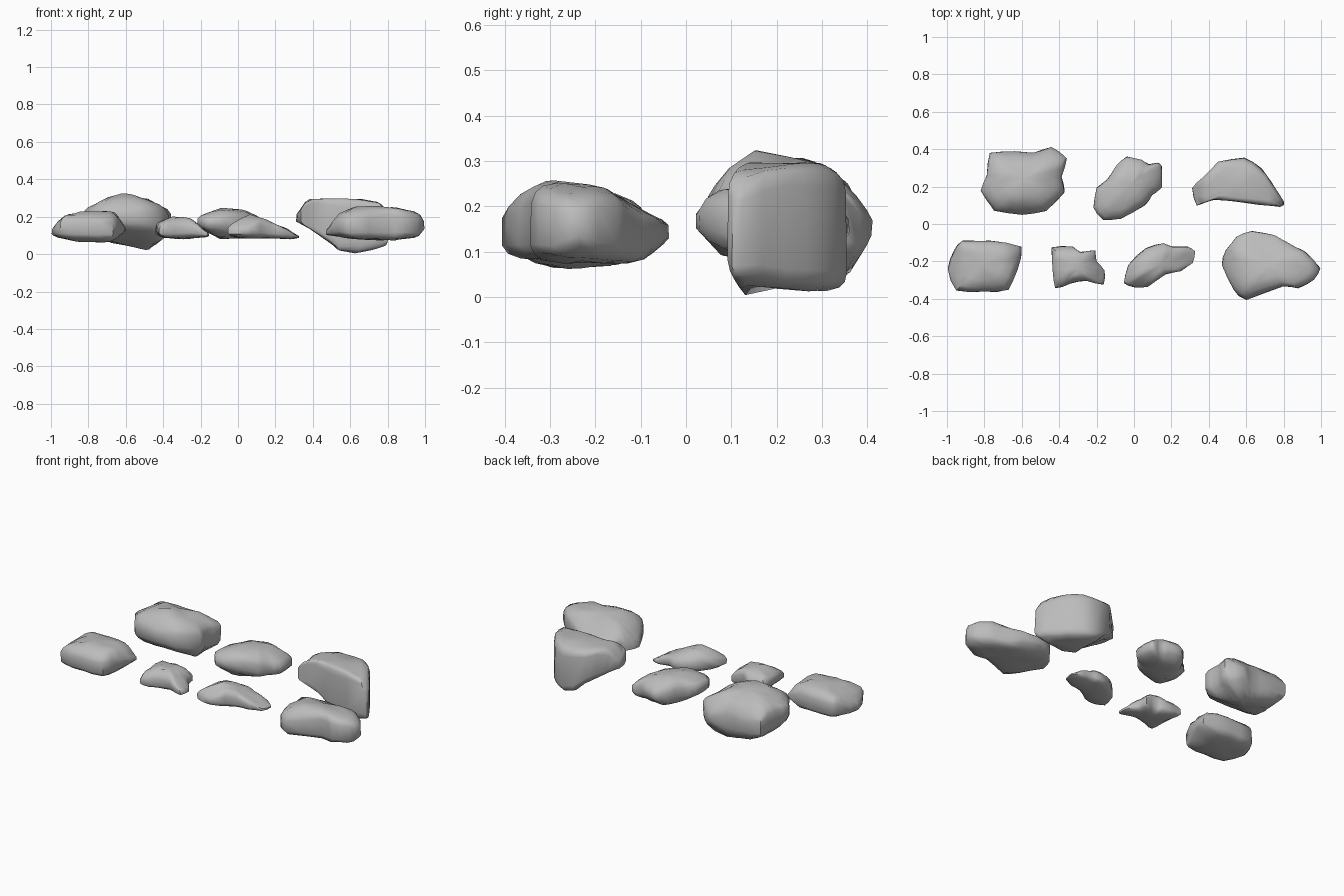
import bpy
import bmesh
import math
from mathutils import Vector, noise

cube = bpy.data.objects.get("Cube")
if cube:
    bpy.data.objects.remove(cube, do_unlink=True)

# One plain stone colour
stone = bpy.data.materials.new("stone grey")
stone.use_nodes = True
colour = (0.5, 0.5, 0.5, 1.0)
stone.diffuse_color = colour
stone.node_tree.nodes["Principled BSDF"].inputs["Base Color"].default_value = colour


def height_at(profile, along):
    """Read a height off a profile line, held level past its ends."""
    if along <= profile[0][0]:
        return profile[0][1]
    for (start, low), (end, high) in zip(profile, profile[1:]):
        if along <= end:
            return low + (high - low) * (along - start) / (end - start)
    return profile[-1][1]


def refine(outline):
    """Add a rounded midpoint between neighbouring outline points."""
    points = [Vector(p) for p in outline]
    count = len(points)
    result = []
    for i, here in enumerate(points):
        before, after = points[i - 1], points[(i + 1) % count]
        beyond = points[(i + 2) % count]
        result.append(here)
        result.append((here + after) * 0.53 - (before + beyond) * 0.03)
    return result


def make_rock(name, outline, ridge, belly, cap, keel, roundness, roughness=0.007, levels=8):
    """Loft a plan outline between its undersides (belly along x, keel along y)
    and its upper sides (ridge along x, cap along y)."""
    plan = refine(outline)
    centre = sum(plan, Vector((0, 0))) / len(plan)
    bm = bmesh.new()

    def add_point(flat, lift):
        low = max(height_at(belly, flat.x), height_at(keel, flat.y))
        high = min(height_at(ridge, flat.x), height_at(cap, flat.y))
        high = max(high, low + 0.02)
        point = Vector((flat.x, flat.y, (low + high + (high - low) * lift) / 2))
        bump = noise.noise_vector(point * 14) * roughness
        return bm.verts.new(point + bump)

    rings = []
    for level in range(levels):
        angle = math.pi * ((level + 0.5) / levels - 0.5)
        spread = math.cos(angle) ** roundness
        lift = math.copysign(abs(math.sin(angle)) ** roundness, angle)
        rings.append([add_point(centre.lerp(p, spread), lift) for p in plan])
    for lower, upper in zip(rings, rings[1:]):
        for i in range(len(plan)):
            bm.faces.new((lower[i - 1], lower[i], upper[i], upper[i - 1]))
    for ring, lift in ((rings[0], -1), (rings[-1], 1)):
        hub = add_point(centre, lift)
        for i in range(len(plan)):
            bm.faces.new((ring[i - 1], ring[i], hub))
    bmesh.ops.recalc_face_normals(bm, faces=bm.faces)

    mesh = bpy.data.meshes.new(name)
    bm.to_mesh(mesh)
    bm.free()
    mesh.materials.append(stone)
    rock = bpy.data.objects.new(name, mesh)
    bpy.context.collection.objects.link(rock)
    bpy.ops.object.select_all(action="DESELECT")
    rock.select_set(True)
    bpy.context.view_layer.objects.active = rock
    bpy.ops.object.shade_smooth_by_angle(angle=math.radians(50))
    return rock


# Back row
make_rock(
    "back_left_boulder",
    outline=[(-.77, .38), (-.64, .39), (-.54, .38), (-.44, .41), (-.36, .35), (-.385, .25),
             (-.37, .17), (-.47, .07), (-.6, .05), (-.75, .07), (-.82, .18), (-.79, .26)],
    ridge=[(-.81, .26), (-.64, .325), (-.58, .325), (-.38, .26)],
    belly=[(-.82, .15), (-.75, .08), (-.63, .05), (-.47, .015), (-.4, .08)],
    cap=[(.05, .25), (.13, .32), (.2, .325), (.28, .3), (.35, .26), (.41, .19)],
    keel=[(.05, .14), (.12, .1), (.22, .05), (.33, .015), (.37, .06), (.41, .12)],
    roundness=.45)
make_rock(
    "back_middle_rock",
    outline=[(-.04, .36), (.04, .345), (.08, .32), (.13, .33), (.15, .31), (.15, .2), (.1, .15),
             (.06, .1), (-.07, .03), (-.17, .02), (-.22, .09), (-.2, .19), (-.14, .24), (-.1, .31)],
    ridge=[(-.2, .22), (-.08, .245), (.01, .24), (.15, .19)],
    belly=[(-.21, .13), (-.1, .08), (.15, .09)],
    cap=[(.02, .21), (.07, .245), (.25, .245), (.36, .2)],
    keel=[(.02, .13), (.09, .08), (.3, .08), (.36, .12)],
    roundness=.6)
make_rock(
    "back_right_block",
    outline=[(.31, .19), (.335, .1), (.43, .13), (.54, .12), (.78, .09), (.8, .12),
             (.74, .22), (.68, .3), (.59, .355), (.45, .33), (.36, .24)],
    ridge=[(.31, .22), (.37, .29), (.44, .3), (.6, .3), (.76, .28), (.79, .24)],
    belly=[(.32, .17), (.46, .09), (.54, .02), (.61, 0), (.8, .04)],
    cap=[(.09, .295), (.3, .295), (.355, .27)],
    keel=[(.09, .05), (.13, 0), (.35, .015)],
    roundness=.22)

# Front row
make_rock(
    "front_left_slab",
    outline=[(-.92, -.09), (-.77, -.09), (-.6, -.12), (-.62, -.24), (-.67, -.35),
             (-.8, -.365), (-.95, -.355), (-1, -.24), (-.96, -.14)],
    ridge=[(-1, .14), (-.93, .21), (-.76, .235), (-.66, .23), (-.6, .15)],
    belly=[(-1, .1), (-.9, .07), (-.68, .06), (-.6, .12)],
    cap=[(-.37, .19), (-.3, .23), (-.15, .23), (-.08, .2)],
    keel=[(-.37, .08), (-.25, .06), (-.08, .08)],
    roundness=.4)
make_rock(
    "front_small_rock",
    outline=[(-.44, -.125), (-.33, -.12), (-.285, -.15), (-.205, -.14), (-.2, -.2), (-.155, -.25),
             (-.165, -.325), (-.25, -.305), (-.34, -.32), (-.42, -.345), (-.435, -.25)],
    ridge=[(-.44, .18), (-.35, .2), (-.25, .19), (-.16, .12)],
    belly=[(-.43, .09), (-.3, .08), (-.16, .08)],
    cap=[(-.35, .15), (-.26, .2), (-.17, .2), (-.12, .16)],
    keel=[(-.35, .09), (-.2, .08), (-.12, .09)],
    roundness=.55)
make_rock(
    "front_middle_rock",
    outline=[(-.06, -.32), (-.03, -.22), (.06, -.13), (.16, -.1), (.21, -.12), (.29, -.12),
             (.33, -.15), (.31, -.21), (.25, -.25), (.17, -.27), (.07, -.335), (0, -.34)],
    ridge=[(-.06, .16), (.05, .215), (.15, .185), (.27, .135), (.33, .1)],
    belly=[(-.06, .08), (.15, .085), (.31, .075)],
    cap=[(-.345, .15), (-.26, .215), (-.18, .2), (-.09, .15)],
    keel=[(-.345, .09), (-.2, .075), (-.09, .09)],
    roundness=.55)
make_rock(
    "front_right_boulder",
    outline=[(.47, -.22), (.49, -.14), (.55, -.07), (.63, -.04), (.75, -.06), (.86, -.12),
             (.92, -.15), (1, -.24), (.96, -.3), (.88, -.345), (.8, -.335), (.6, -.405), (.53, -.35)],
    ridge=[(.47, .13), (.54, .22), (.64, .26), (.85, .25), (.97, .23), (1, .19)],
    belly=[(.47, .1), (.6, .08), (.83, .075), (.96, .08), (1, .12)],
    cap=[(-.41, .2), (-.33, .255), (-.24, .255), (-.17, .235), (-.11, .2), (-.04, .17)],
    keel=[(-.41, .075), (-.2, .06), (-.1, .075), (-.04, .12)],
    roundness=.4)
